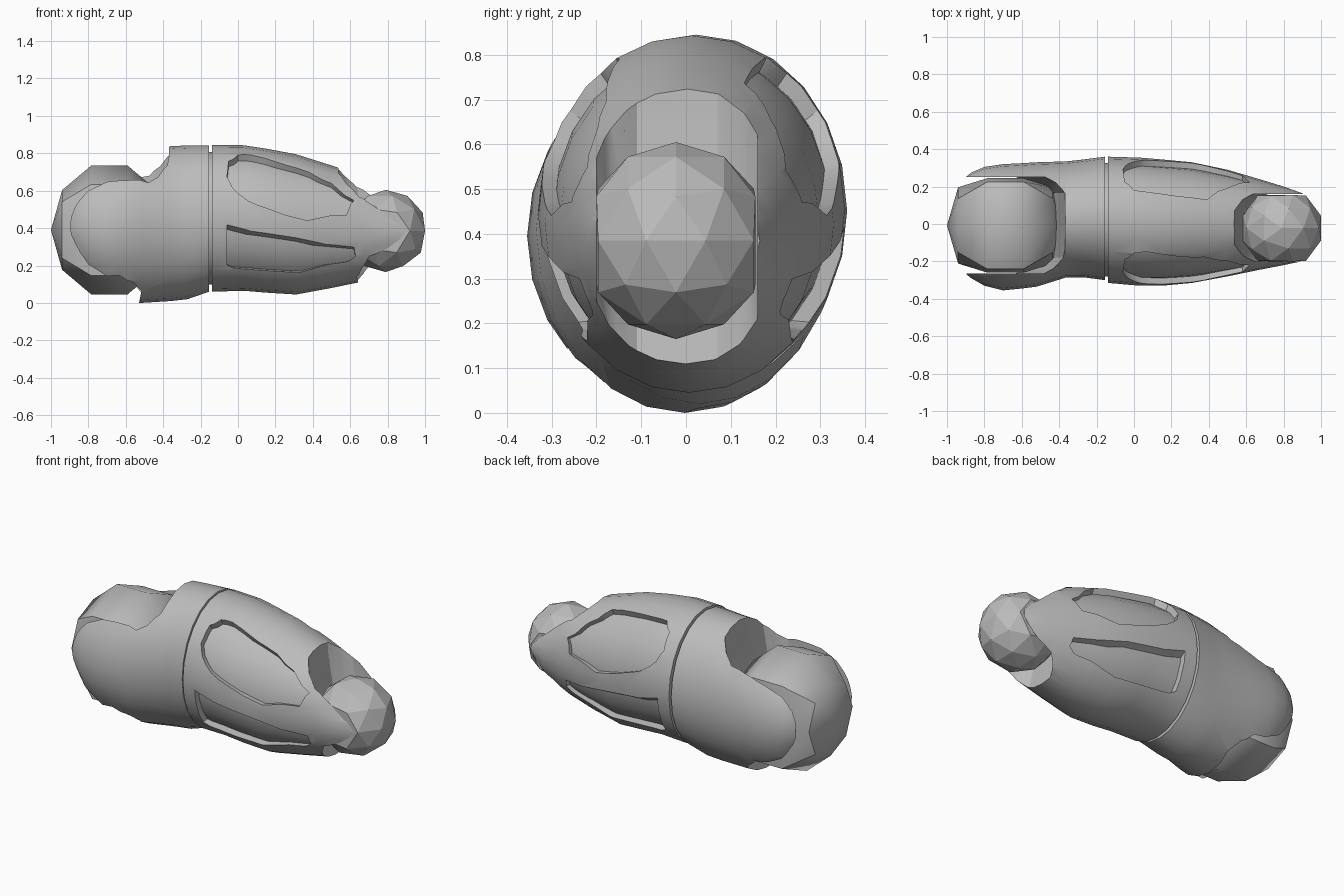
import bpy, bmesh, math

cube = bpy.data.objects.get("Cube")
if cube:
    bpy.data.objects.remove(cube, do_unlink=True)

grey = bpy.data.materials.new("plain grey")
grey.use_nodes = True
grey.diffuse_color = (0.5, 0.5, 0.5, 1)
grey.node_tree.nodes["Principled BSDF"].inputs["Base Color"].default_value = (0.5, 0.5, 0.5, 1)


def finish(name, bm):
    bm.normal_update()
    bmesh.ops.recalc_face_normals(bm, faces=bm.faces[:])
    if bm.calc_volume(signed=True) < 0:
        bmesh.ops.reverse_faces(bm, faces=bm.faces[:])
    me = bpy.data.meshes.new(name)
    bm.to_mesh(me)
    bm.free()
    ob = bpy.data.objects.new(name, me)
    bpy.context.collection.objects.link(ob)
    me.materials.append(grey)
    return ob


def select(ob):
    bpy.ops.object.select_all(action='DESELECT')
    ob.select_set(True)
    bpy.context.view_layer.objects.active = ob


def smooth(ob, angle):
    select(ob)
    bpy.ops.object.shade_smooth_by_angle(angle=math.radians(angle))


def cut(ob, cutters):
    for c in cutters:
        m = ob.modifiers.new("cut", 'BOOLEAN')
        m.operation, m.solver, m.object = 'DIFFERENCE', 'EXACT', c
        select(ob)
        bpy.ops.object.modifier_apply(modifier=m.name)


def skin(name, rings, triangulate=False):
    """Closed solid through a row of point rings."""
    bm = bmesh.new()
    vs = [[bm.verts.new(p) for p in r] for r in rings]
    n = len(vs[0])
    for a, b in zip(vs, vs[1:]):
        for i in range(n):
            j = (i + 1) % n
            bm.faces.new((a[i], a[j], b[j], b[i]))
    bm.faces.new(vs[0][::-1])
    bm.faces.new(vs[-1])
    if triangulate:
        bm.normal_update()
        bmesh.ops.triangulate(bm, faces=bm.faces[:])
    return finish(name, bm)


def oval_point(s, deg, k=1.0):
    x, y0, y1, z0, z1 = s
    t = math.radians(deg)
    return (x, (y0 + y1) / 2 - k * (y1 - y0) / 2 * math.cos(t),
            (z0 + z1) / 2 + k * (z1 - z0) / 2 * math.sin(t))


def loft(name, sections, k=1.0, n=24):
    return skin(name, [[oval_point(s, 360 * i / n, k) for i in range(n)] for s in sections])


def section_at(sections, x):
    for a, b in zip(sections, sections[1:]):
        if a[0] <= x <= b[0]:
            f = (x - a[0]) / (b[0] - a[0])
            return [p + (q - p) * f for p, q in zip(a, b)]


def notch_cutter(name, profile, y0, y1, wide, sign):
    """Slot cutter from x, z, corner rounding: pulled in near its flanks."""
    rings = []
    for y, inset in ((y0, wide), (y0 + wide * 0.35, wide * 0.45), (y0 + wide, 0),
                     (y1 - wide, 0), (y1 - wide * 0.35, wide * 0.45), (y1, wide)):
        rings.append([(x + sign * inset * r, y, z) for x, z, r in profile])
    return skin(name, rings, True)


def fitted(name, bm, lo, hi, y_reach):
    """Fit a faceted ball to a box, with its flanks pressed flat."""
    mx = [max(abs(v.co[i]) for v in bm.verts) for i in range(3)]
    for v in bm.verts:
        for i in range(3):
            mid, half = (lo[i] + hi[i]) / 2, (hi[i] - lo[i]) / 2
            if i == 1:
                v.co[1] = max(lo[1], min(hi[1], mid + v.co[1] / mx[1] * y_reach))
            else:
                v.co[i] = mid + v.co[i] / mx[i] * half
    return finish(name, bm)


# Oval sections: x, y min, y max, z min, z max
NOSE = [(-0.14, -0.315, 0.36, 0.06, 0.845), (0.03, -0.33, 0.355, 0.065, 0.843),
        (0.15, -0.33, 0.345, 0.055, 0.825), (0.31, -0.315, 0.33, 0.045, 0.795),
        (0.5, -0.28, 0.29, 0.08, 0.735), (0.67, -0.245, 0.24, 0.115, 0.68),
        (0.8, -0.22, 0.2, 0.17, 0.585), (0.87, -0.205, 0.175, 0.23, 0.53),
        (0.9, -0.2, 0.165, 0.29, 0.48)]
TAIL = [(-0.895, -0.27, 0.255, 0.22, 0.60), (-0.87, -0.29, 0.275, 0.16, 0.67),
        (-0.8, -0.33, 0.305, 0.07, 0.735), (-0.7, -0.355, 0.32, 0.02, 0.77),
        (-0.6, -0.345, 0.325, 0.005, 0.80), (-0.52, -0.335, 0.33, 0.0, 0.82),
        (-0.36, -0.285, 0.335, 0.01, 0.838), (-0.27, -0.285, 0.345, 0.02, 0.842),
        (-0.155, -0.3, 0.36, 0.06, 0.843)]

nose_shell = loft("nose_shell", NOSE)
tail_shell = loft("tail_shell", TAIL)
# Inner core: floor of the recessed panels and of the seam
inner_core = loft("inner_core", [(-0.25,) + NOSE[0][1:]] + NOSE[:6], 0.9)

# Slots that hold the end balls
nose_slot = notch_cutter("nose_slot", [(0.52, 1, 1), (0.54, 0.65, 1), (0.6, 0.3, 1),
                                       (0.69, -0.1, 1.2), (1.4, -0.1, 1), (1.4, 1, 1)],
                         -0.2, 0.16, 0.09, 1)
tail_slot = notch_cutter("tail_slot", [(-0.36, 1, 1), (-0.37, 0.78, 1), (-0.42, 0.5, 1),
                                       (-0.50, 0.14, 1.6), (-0.55, -0.1, 2),
                                       (-1.4, -0.1, 1), (-1.4, 1, 1)],
                         -0.265, 0.25, 0.085, -1)

# Recessed panels: outlines as x and angle round the body
UPPER_FRONT = [(-0.06, 35), (-0.05, 52), (0.0, 60), (0.07, 62), (0.38, 53), (0.5, 45),
               (0.62, 30), (0.58, 13), (0.37, 4), (0.1, 12), (0.0, 20)]
UPPER_BACK = [(-0.06, 35), (-0.05, 52), (0.0, 61), (0.39, 66), (0.5, 49),
              (0.62, 29), (0.58, 13), (0.37, 4), (0.1, 12), (0.0, 20)]
LOWER = [(-0.06, -13), (0.16, -18), (0.62, -28), (0.63, -38), (0.57, -45),
         (0.33, -52), (0.0, -52), (-0.06, -48)]
panels = []
for outline, back, tilt in ((UPPER_FRONT, False, 0), (UPPER_BACK, True, 0),
                            (LOWER, False, 20), (LOWER, True, 20)):
    rings = []
    for k in (0.65, 1.3):
        turned = [(x, a - tilt * (1 - k) / 0.35) for x, a in outline]
        rings.append([oval_point(section_at(NOSE, x), 180 - a if back else a, k)
                      for x, a in turned])
    panels.append(skin("panel_cutter", rings, True))

cut(nose_shell, panels + [nose_slot])
cut(inner_core, [nose_slot])
cut(tail_shell, [tail_slot])
for c in panels + [nose_slot, tail_slot]:
    bpy.data.objects.remove(c, do_unlink=True)

for ob in (nose_shell, tail_shell, inner_core):
    smooth(ob, 30)

# Front ball, sharply faceted
bm = bmesh.new()
bmesh.ops.create_icosphere(bm, subdivisions=2, radius=1)
smooth(fitted("nose_ball", bm, (0.58, -0.2, 0.165), (1.0, 0.155, 0.605), 0.215), 15)

# Rear ball, with its poles along x
bm = bmesh.new()
bmesh.ops.create_uvsphere(bm, u_segments=8, v_segments=5, radius=1)
for v in bm.verts:
    v.co = (v.co.z, v.co.x, v.co.y)
smooth(fitted("tail_ball", bm, (-1.0, -0.26, 0.045), (-0.375, 0.245, 0.735), 0.33), 42)
